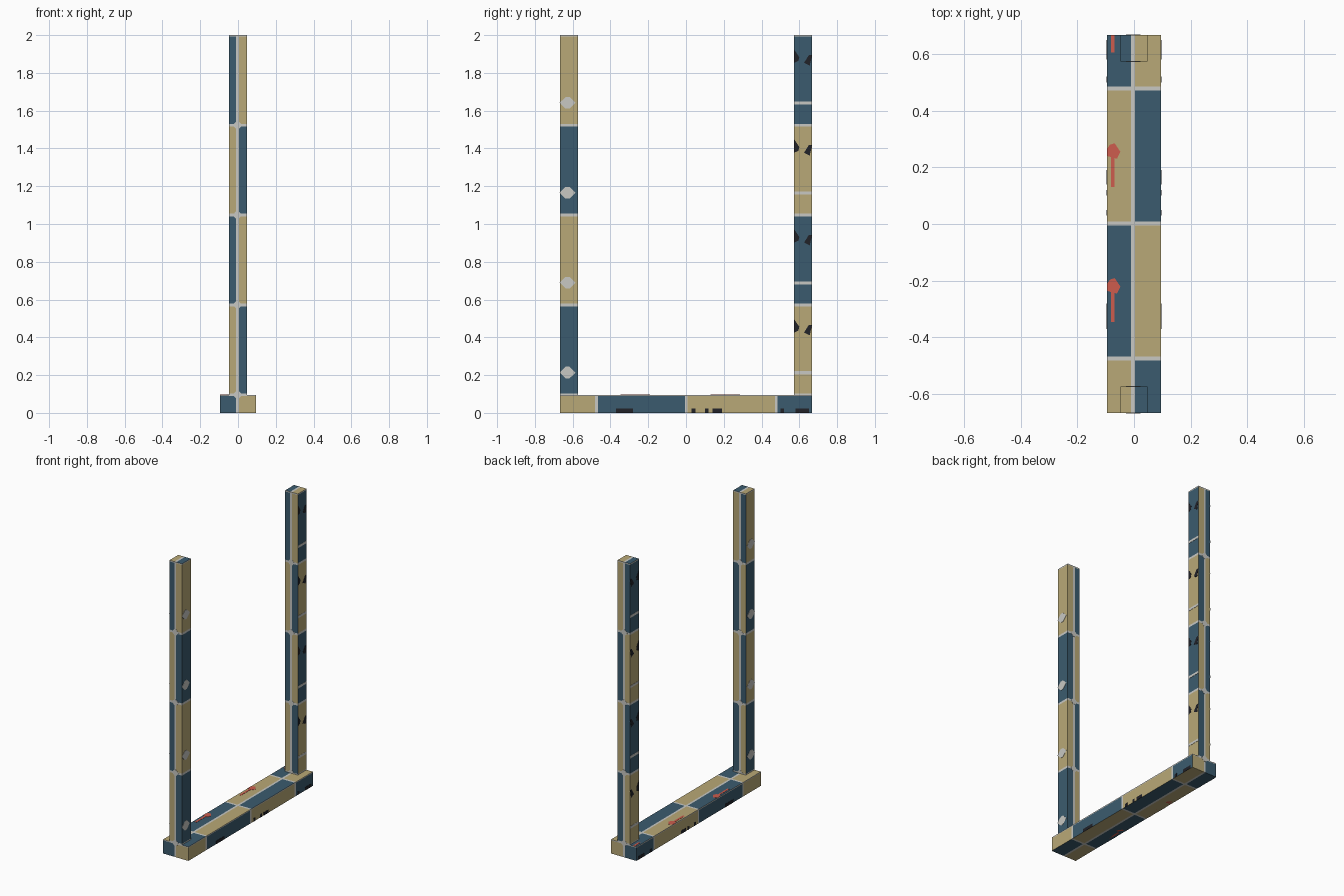
import bpy, bmesh, math
from mathutils import Vector

if "Cube" in bpy.data.objects:
    bpy.data.objects.remove(bpy.data.objects["Cube"], do_unlink=True)


def material(name, rgb):
    m = bpy.data.materials.new(name)
    m.use_nodes = True
    m.diffuse_color = (*rgb, 1)
    m.node_tree.nodes["Principled BSDF"].inputs["Base Color"].default_value = (*rgb, 1)
    return m


BLUE = material("slate_blue", (0.044, 0.105, 0.156))
TAN = material("sand_tan", (0.485, 0.397, 0.184))
LIGHT = material("pale_grey", (0.578, 0.578, 0.546))
RED = material("coral_red", (0.61, 0.107, 0.074))
DARK = material("near_black", (0.015, 0.016, 0.022))

TILE = 0.476                       # checker tile size
ORIGIN = (-0.003, 0.002, 0.0955)   # where the tile lines start on each axis
LINE = 0.007                       # half width of a tile line
HALF_W, HALF_L, BASE_H, POST = 0.095, 0.667, 0.095, 0.047
POST_Y = HALF_L - POST


def finish(name, bm, mats):
    mesh = bpy.data.meshes.new(name)
    bm.to_mesh(mesh)
    bm.free()
    for m in mats:
        mesh.materials.append(m)
    ob = bpy.data.objects.new(name, mesh)
    bpy.context.collection.objects.link(ob)
    return ob


def tile_material(face):
    """Index of the checker or line colour, from the face's plane and place."""
    c = face.calc_center_median()
    normal_axis = max(range(3), key=lambda i: abs(face.normal[i]))
    total = 0
    for i in range(3):
        if i == normal_axis:
            continue
        t = (c[i] - ORIGIN[i]) / TILE
        if abs(t - round(t)) * TILE < LINE:
            return 2
        total += math.floor(t)
    return total % 2


def checker_box(name, lo, hi):
    """Box cut along the tile lines and coloured as a checker."""
    bm = bmesh.new()
    bmesh.ops.create_cube(bm, size=1)
    for v in bm.verts:
        v.co = Vector([lo[i] if v.co[i] < 0 else hi[i] for i in range(3)])
    for axis in range(3):
        normal = Vector([float(i == axis) for i in range(3)])
        for k in range(-2, 5):
            for side in (-LINE, LINE):
                at = ORIGIN[axis] + k * TILE + side
                if lo[axis] < at < hi[axis]:
                    bmesh.ops.bisect_plane(
                        bm, geom=bm.verts[:] + bm.edges[:] + bm.faces[:],
                        plane_co=normal * at, plane_no=normal)
    bm.normal_update()
    for f in bm.faces:
        f.material_index = tile_material(f)
    return finish(name, bm, (BLUE, TAN, LIGHT))


def plates(name, mat, axis, shapes, thick=0.0012):
    """Thin outlines lying on planes across an axis: (plane, outward, points)."""
    bm = bmesh.new()
    for plane, outward, points in shapes:
        verts = []
        for p in points:
            co = list(p)
            co.insert(axis, plane)
            verts.append(bm.verts.new(co))
        face = bm.faces.new(verts)
        out = bmesh.ops.extrude_face_region(bm, geom=[face], use_keep_orig=True)
        for g in out["geom"]:
            if isinstance(g, bmesh.types.BMVert):
                g.co[axis] += outward * thick
    bmesh.ops.recalc_face_normals(bm, faces=bm.faces)
    return finish(name, bm, (mat,))


def rect(u0, u1, v0, v1):
    return [(u0, v0), (u1, v0), (u1, v1), (u0, v1)]


def diamond(u, v, w, h):
    """Six-sided lozenge with clipped top and bottom."""
    return [(u - w, v), (u - w / 4, v - h), (u + w / 4, v - h),
            (u + w, v), (u + w / 4, v + h), (u - w / 4, v + h)]


# Base beam and the two uprights
checker_box("base_beam", (-HALF_W, -HALF_L, 0), (HALF_W, HALF_L, BASE_H))
for name, y in (("front_post", -POST_Y), ("back_post", POST_Y)):
    checker_box(name, (-POST, y - POST, BASE_H), (POST, y + POST, 2))

levels = [ORIGIN[2] + k * TILE for k in range(4)]
sides = (-1, 1)

# Pale lozenges on the sides of the front post
plates("front_post_lozenges", LIGHT, 0,
       [(s * POST, s, diamond(-0.627, z + 0.118, 0.042, 0.031))
        for s in sides for z in levels])

# Pale bands and dark flecks on the sides of the back post
plates("back_post_bands", LIGHT, 0,
       [(s * POST, s, rect(POST_Y - POST, HALF_L, z + 0.109, z + 0.125))
        for s in sides for z in levels])
flecks = []
for s in sides:
    for z in levels:
        flecks.append((s * POST, s, [(0.573, z + 0.33), (0.595, z + 0.34),
                                     (0.6, z + 0.36), (0.573, z + 0.4)]))
        flecks.append((s * POST, s, [(0.625, z + 0.33), (0.655, z + 0.315),
                                     (0.667, z + 0.37), (0.65, z + 0.37)]))
plates("back_post_flecks", DARK, 0, flecks)

# Small pale lozenges where the tile lines cross on the post fronts and backs
plates("line_crossings", LIGHT, 1,
       [(y + s * POST, s, diamond(ORIGIN[0], z, 0.026, 0.02))
        for y in (-POST_Y, POST_Y) for s in sides for z in levels])

# Dark ticks along the lower edge of the base sides
ticks = ((-0.37, -0.28), (0.03, 0.05), (0.1, 0.12), (0.14, 0.19), (0.5, 0.52), (0.58, 0.65))
plates("base_ticks", DARK, 0,
       [(s * HALF_W, s, rect(a, b, 0, 0.022)) for s in sides for a, b in ticks])

# Red arrows on the top and underside of the base
arrows = []
for plane, s in ((BASE_H, 1), (0.0012, -1)):
    for k in (-1, 0, 1):
        y = 0.13 + k * TILE
        arrows.append((plane, s, rect(-0.082, -0.068, y, min(y + 0.11, HALF_L))))
        if y + 0.16 < HALF_L:
            arrows.append((plane, s, [(-0.095, y + 0.11), (-0.06, y + 0.1),
                                      (-0.048, y + 0.125), (-0.068, y + 0.155),
                                      (-0.085, y + 0.15), (-0.095, y + 0.135)]))
plates("base_arrows", RED, 2, arrows)
